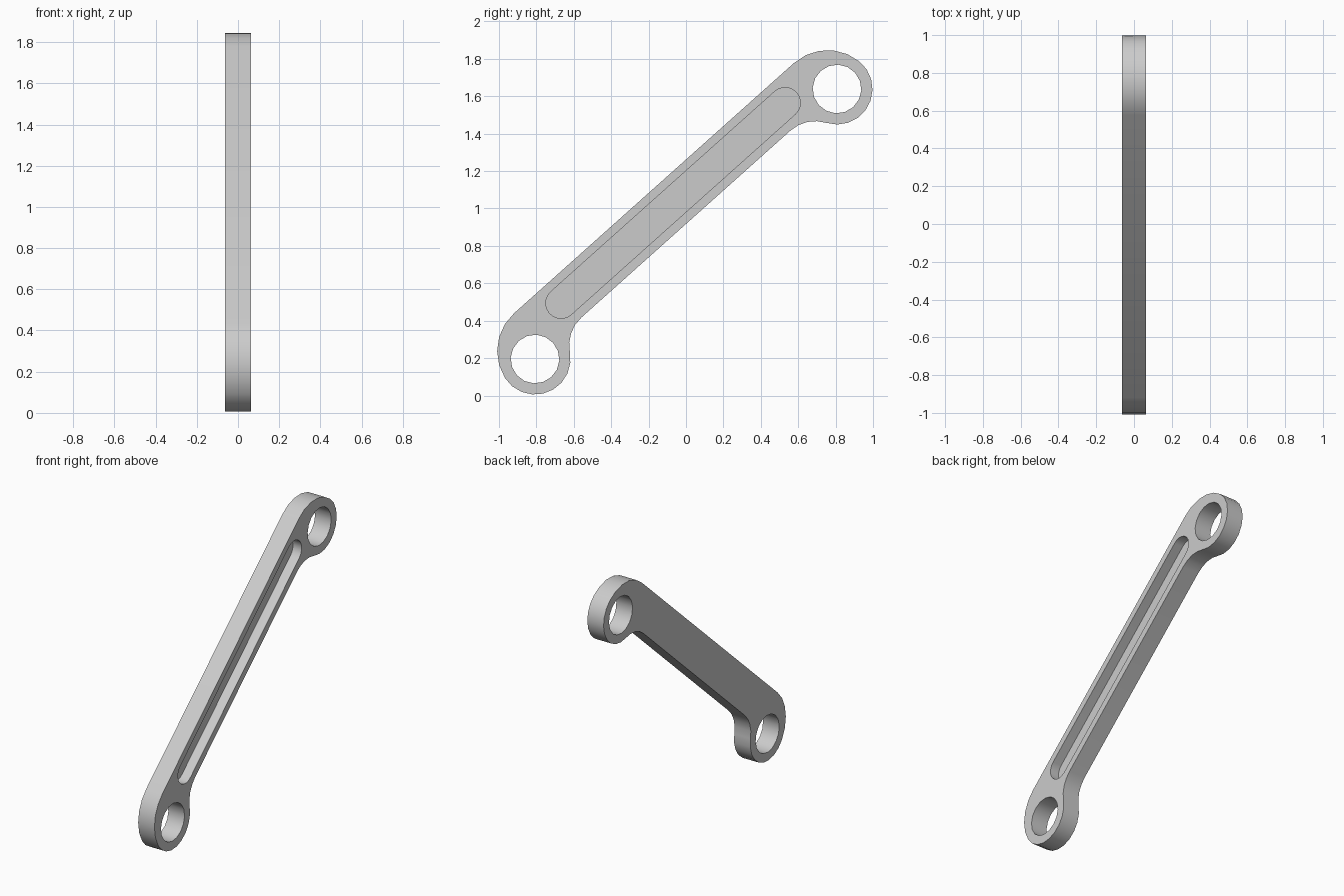
import bpy
import bmesh
from math import cos, sin, radians, pi

cube = bpy.data.objects.get("Cube")
if cube:
    bpy.data.objects.remove(cube, do_unlink=True)

TILT = radians(41.8)      # slope of the arm
MID_Z = 0.917             # height of the arm's middle
HALF = 0.0625             # half thickness
EYE = 1.083               # distance of each eye from the middle
SLOT_DEPTH = 0.067

grey = bpy.data.materials.new("light grey metal")
grey.use_nodes = True
grey.diffuse_color = (0.6, 0.6, 0.6, 1)
grey.node_tree.nodes["Principled BSDF"].inputs["Base Color"].default_value = (0.6, 0.6, 0.6, 1)


def arc(cu, cv, r, start, end, steps):
    """Points on an arc, angles in degrees."""
    angles = [radians(start + (end - start) * i / steps) for i in range(steps + 1)]
    return [(cu + r * cos(a), cv + r * sin(a)) for a in angles]


def prism(name, profile, x0, x1):
    """Extrude a profile drawn along the sloping arm from x0 to x1."""
    bm = bmesh.new()
    verts = [bm.verts.new((x0, u * cos(TILT) - v * sin(TILT),
                           MID_Z + u * sin(TILT) + v * cos(TILT))) for u, v in profile]
    face = bm.faces.new(verts)
    moved = bmesh.ops.extrude_face_region(bm, geom=[face])["geom"]
    bmesh.ops.translate(bm, vec=(x1 - x0, 0, 0),
                        verts=[g for g in moved if isinstance(g, bmesh.types.BMVert)])
    bmesh.ops.recalc_face_normals(bm, faces=bm.faces)
    mesh = bpy.data.meshes.new(name)
    bm.to_mesh(mesh)
    bm.free()
    mesh.materials.append(grey)
    obj = bpy.data.objects.new(name, mesh)
    bpy.context.collection.objects.link(obj)
    return obj


# Arm outline: fillet under the bar, round eye, shoulder, then mirrored
half = arc(0.75, -0.197, 0.197, 90, 30.6, 4)
half += arc(EYE, 0, 0.19, -149.4, 9.4, 9)[1:]
half += arc(1.004, -0.013, 0.27, 9.4, 90, 5)[1:]
arm = prism("link_arm", half + [(-u, v) for u, v in reversed(half)], -HALF, HALF)

# Cutters: two through holes and a rounded pocket on one side
cutters = [prism("eye_hole_cutter", arc(s * EYE, 0, 0.13, 0, 337.5, 15), -0.2, 0.2)
           for s in (-1, 1)]
slot = arc(0.827, 0.13, 0.082, -90, 90, 10) + arc(-0.78, 0.13, 0.082, 90, 270, 10)
cutters.append(prism("pocket_cutter", slot, HALF - SLOT_DEPTH, 0.2))

bpy.ops.object.select_all(action="DESELECT")
bpy.context.view_layer.objects.active = arm
arm.select_set(True)
for cutter in cutters:
    cutter.hide_render = True
    mod = arm.modifiers.new("cut", "BOOLEAN")
    mod.operation = "DIFFERENCE"
    mod.solver = "EXACT"
    mod.object = cutter
    bpy.ops.object.modifier_apply(modifier=mod.name)
for cutter in cutters:
    bpy.data.objects.remove(cutter, do_unlink=True)

bpy.ops.object.shade_smooth_by_angle(angle=pi / 6)
